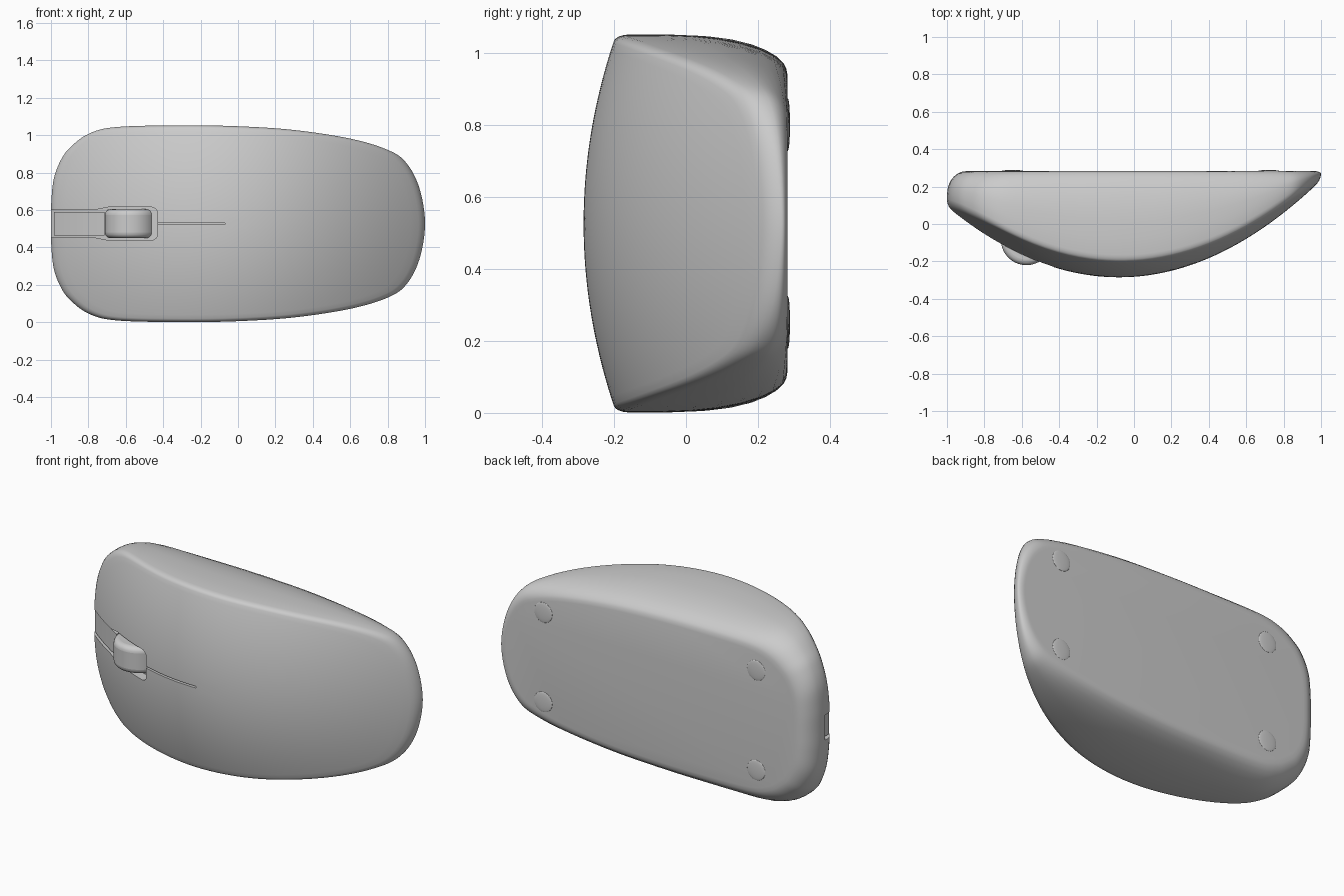
import bpy, bmesh, math
from mathutils import Vector

if "Cube" in bpy.data.objects:
    bpy.data.objects.remove(bpy.data.objects["Cube"])

ZC = 0.527      # centre line of the shell
BASE = 0.283    # y of the flat underside


def crest(x):
    """Height of the arched shell along its centre line."""
    return -0.285 + 0.445 * (x + 0.08) ** 2


def shell_y(x, z):
    return crest(x) + 0.09 * ((z - ZC) / 0.525) ** 2


def closed_spline(pts, steps):
    """Catmull-Rom curve through a closed loop of points."""
    out, n = [], len(pts)
    for i in range(n):
        a, b, c, d = (Vector(pts[(i + k) % n]) for k in (-1, 0, 1, 2))
        for s in range(steps):
            t = s / steps
            out.append(0.5 * (2 * b + (c - a) * t + (2 * a - 5 * b + 4 * c - d) * t ** 2
                              + (3 * b - a - 3 * c + d) * t ** 3))
    return out


def finish(name, bm, angle=40):
    bmesh.ops.recalc_face_normals(bm, faces=bm.faces)
    me = bpy.data.meshes.new(name)
    bm.to_mesh(me)
    bm.free()
    ob = bpy.data.objects.new(name, me)
    bpy.context.collection.objects.link(ob)
    smooth(ob, angle)
    return ob


def smooth(ob, angle=40):
    bpy.ops.object.select_all(action='DESELECT')
    ob.select_set(True)
    bpy.context.view_layer.objects.active = ob
    bpy.ops.object.shade_smooth_by_angle(angle=math.radians(angle))


def loft(name, rings, angle=40):
    """Skin a list of equal-length rings and cap both ends."""
    bm = bmesh.new()
    vs = [[bm.verts.new(p) for p in r] for r in rings]
    n = len(vs[0])
    for a, b in zip(vs, vs[1:]):
        for i in range(n):
            bm.faces.new((a[i], a[(i + 1) % n], b[(i + 1) % n], b[i]))
    bm.faces.new(vs[0])
    bm.faces.new(vs[-1])
    return finish(name, bm, angle)


def ribbon(name, x0, x1, half, top, bottom, n=40):
    """Solid strip that follows the shell's arch between two depths."""
    rings = []
    for i in range(n + 1):
        x = x0 + (x1 - x0) * i / n
        h, y = half(x), crest(x)
        rings.append([(x, y + top, ZC - h), (x, y + top, ZC + h),
                      (x, y + bottom, ZC + h), (x, y + bottom, ZC - h)])
    return loft(name, rings)


# Body: arched shell, soft rim, curved wall and flat underside
half = [(-1, 0), (-0.998, .12), (-.985, .24), (-.95, .335), (-.9, .405), (-.8, .48),
        (-.65, .517), (-.3, .526), (0, .521), (.3, .501), (.6, .455), (.8, .395),
        (.9, .325), (.97, .19), (1, 0)]
outline = closed_spline(half + [(x, -h) for x, h in half[-2:0:-1]], 6)

rings = []
for k in range(1, 25):
    s = 0.965 * k / 24
    rings.append([(x * s, shell_y(x * s, ZC + h * s), ZC + h * s) for x, h in outline])
for s, off in ((.98, .002), (.99, .008), (.997, .018)):
    rings.append([(x * s, shell_y(x * s, ZC + h * s) + off, ZC + h * s) for x, h in outline])
wall = [(0, 0), (.2, 0), (.4, .03), (.55, .09), (.7, .2), (.82, .34), (.91, .5),
        (.97, .68), (.99, .82), (1, 1)]
for u, w in wall:
    ring = []
    for x, h in outline:
        rim = shell_y(x, ZC + h) + .03
        bx, bh = .035 + .925 * x, .78 * h
        ring.append((x + (bx - x) * w, rim + (BASE - rim) * u, ZC + h + (bh - h) * w))
    rings.append(ring)
body = loft("body", rings, 50)


# Channel for the wheel and button strip, and the thin seam behind it
def channel_half(x):
    if x < -.77:
        return .073
    if x < -.69:
        return .073 + .016 * (x + .77) / .08
    if x < -.47:
        return .089
    t = (x + .47) / .042
    return .089 - .035 * (1 - math.sqrt(max(0, 1 - t * t)))


cutters = [ribbon("channel_cutter", -1.1, -.43, channel_half, -.1, .06, 80),
           ribbon("seam_cutter", -.44, -.07, lambda x: .005, -.1, .02)]
for c in cutters:
    c.hide_render = True
    m = body.modifiers.new("cut", 'BOOLEAN')
    m.object, m.operation, m.solver = c, 'DIFFERENCE', 'EXACT'
    bpy.context.view_layer.objects.active = body
    bpy.ops.object.modifier_apply(modifier=m.name)
for c in cutters:
    bpy.data.objects.remove(c)
smooth(body, 40)

# Raised strip in front of the wheel
ribbon("centre_strip", -.985, -.715, lambda x: .063, .012, .075)

# Scroll wheel
bpy.ops.mesh.primitive_cylinder_add(vertices=64, radius=.137, depth=.155,
                                    location=(-.575, -.083, ZC))
wheel = bpy.context.object
wheel.name = "scroll_wheel"
b = wheel.modifiers.new("round", 'BEVEL')
b.width, b.segments, b.limit_method = .03, 5, 'ANGLE'
smooth(wheel, 40)

# Four glide feet on the underside
for x, dz in ((-.65, .29), (.72, .26)):
    for side in (-1, 1):
        bpy.ops.mesh.primitive_uv_sphere_add(segments=32, ring_count=16, radius=1,
                                             location=(x, BASE, ZC + side * dz))
        foot = bpy.context.object
        foot.name = "glide_foot"
        foot.scale = (.058, .006, .058)
        smooth(foot, 60)
